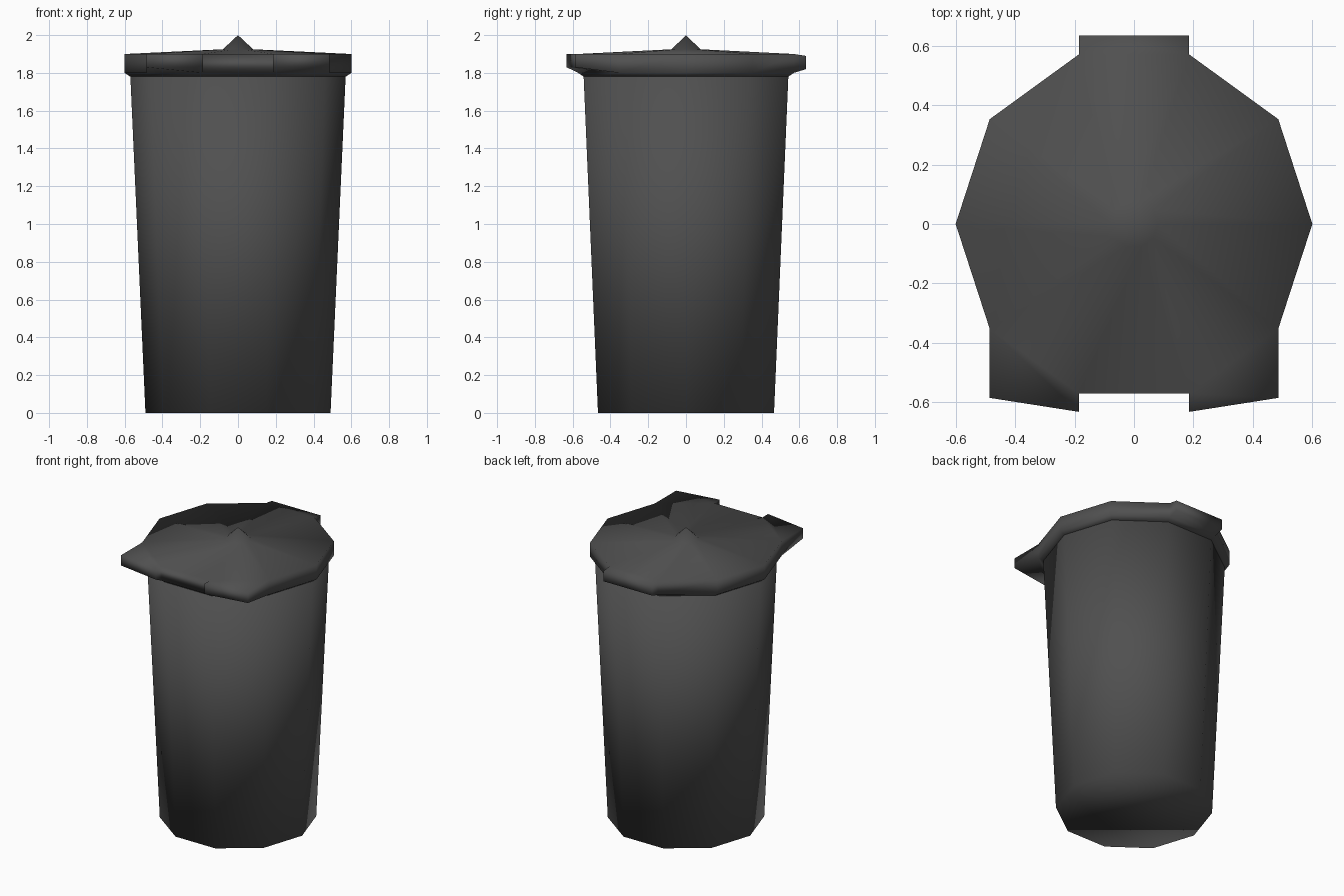
import bpy, bmesh, math

if "Cube" in bpy.data.objects:
    bpy.data.objects.remove(bpy.data.objects["Cube"])

SIDES = 10

# Single dark plastic colour
plastic = bpy.data.materials.new("dark_grey_plastic")
plastic.diffuse_color = (0.08, 0.08, 0.08, 1)
plastic.use_nodes = True
plastic.node_tree.nodes["Principled BSDF"].inputs["Base Color"].default_value = plastic.diffuse_color


def lathe(bm, profile):
    """Ten-sided rings joined by quads; profile is (radius, z) from bottom to top."""
    rings = []
    for r, z in profile:
        if r == 0:
            rings.append([bm.verts.new((0, 0, z))])
        else:
            rings.append([bm.verts.new((r * math.cos(math.tau * i / SIDES),
                                        r * math.sin(math.tau * i / SIDES), z))
                          for i in range(SIDES)])
    for a, b in zip(rings, rings[1:]):
        for i in range(SIDES):
            j = (i + 1) % SIDES
            if len(b) == 1:
                bm.faces.new((a[i], a[j], b[0]))
            else:
                bm.faces.new((a[i], a[j], b[j], b[i]))
    bm.faces.new(rings[0][::-1])
    if len(rings[-1]) > 1:
        bm.faces.new(rings[-1])


def finish(bm, name):
    bmesh.ops.recalc_face_normals(bm, faces=bm.faces[:])
    for f in bm.faces:
        f.smooth = True
    mesh = bpy.data.meshes.new(name)
    bm.to_mesh(mesh)
    bm.free()
    mesh.materials.append(plastic)
    obj = bpy.data.objects.new(name, mesh)
    bpy.context.collection.objects.link(obj)
    return obj


# Tapered bin body
bm = bmesh.new()
lathe(bm, [(0.49, 0), (0.57, 1.785)])
finish(bm, "bin_body")

# Lid: rim, shallow cone and pointed knob
bm = bmesh.new()
lathe(bm, [(0.57, 1.78), (0.6, 1.80), (0.6, 1.90), (0.08, 1.925), (0, 2.0)])
bm.normal_update()


def is_tab_face(f):
    c = f.calc_center_median()
    if abs(f.normal.z) > 0.1 or not 1.84 < c.z < 1.86:
        return False
    back = c.y > 0.5
    front = c.y < -0.4 and 0.2 < abs(c.x) < 0.45
    return back or front


# Back hinge tab and two front handle tabs pulled out of the rim
tabs = bmesh.ops.extrude_discrete_faces(bm, faces=[f for f in bm.faces if is_tab_face(f)])
for f in tabs["faces"]:
    back = f.calc_center_median().y > 0
    for v in f.verts:
        upper = v.co.z > 1.85
        if back:
            v.co.y = 0.635
            v.co.z = 1.89 if upper else 1.82
        else:
            v.co.y = -0.585 if abs(v.co.x) > 0.3 else -0.632
            v.co.z = 1.90 if upper else 1.83
finish(bm, "lid")
